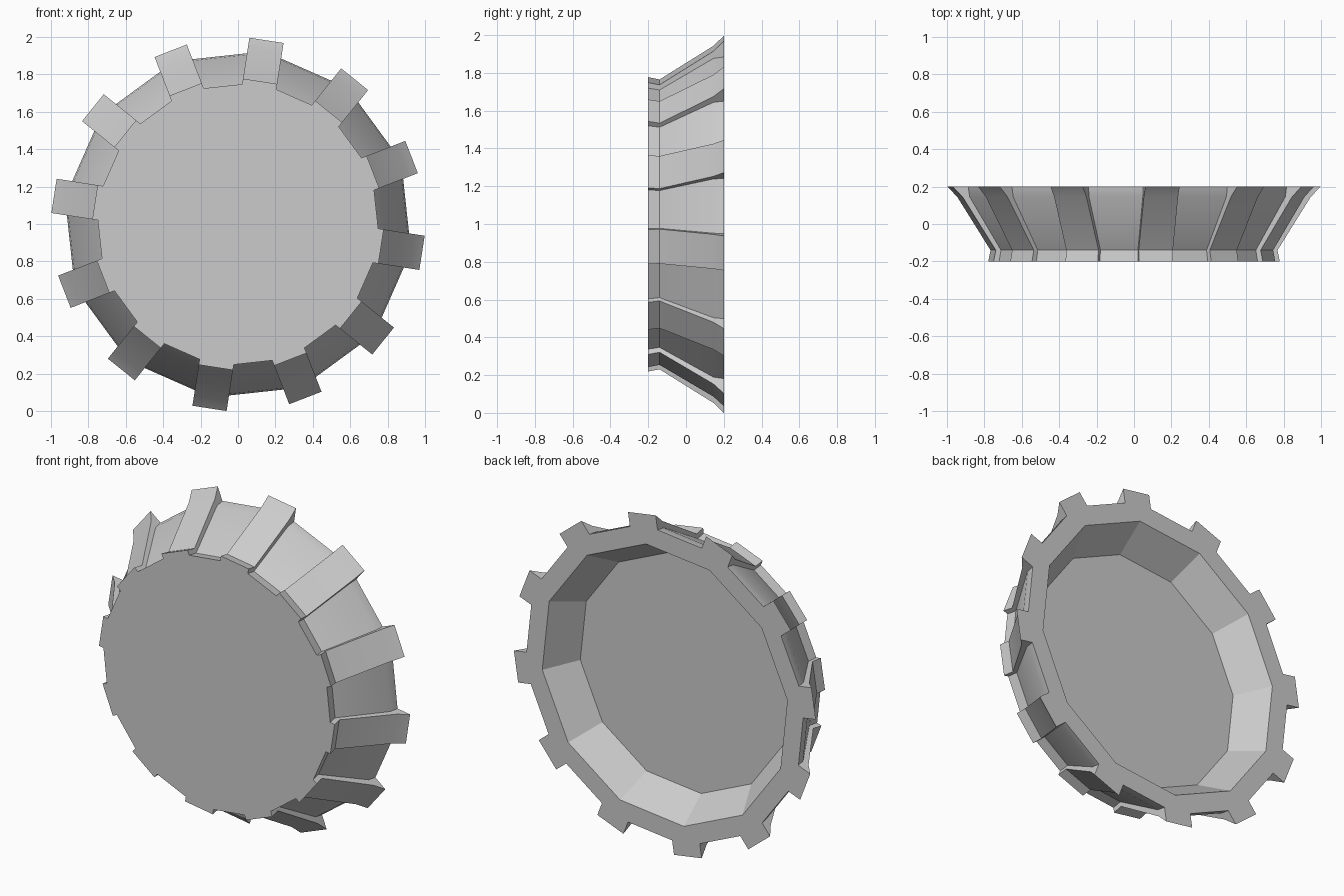
import bpy, bmesh, math

if "Cube" in bpy.data.objects:
    bpy.data.objects.remove(bpy.data.objects["Cube"])

TEETH = 12
PHASE = math.radians(81.2)      # angle of the first tooth
HALF_W = 0.0925                 # half width of a tooth
CENTRE_Z = 0.998
# y position, valley radius, tooth radius
OUTER = [(-0.20, 0.750, 0.774), (-0.14, 0.740, 0.762),
         (0.145, 0.908, 0.942), (0.20, 0.916, 0.9955)]
# y position, radius of the 12-sided recess
RECESS = [(0.20, 0.82), (0.01, 0.70)]

bm = bmesh.new()


def polar(u, v, ang, y):
    """Point at distance u along a spoke and v across it."""
    c, s = math.cos(ang), math.sin(ang)
    return bm.verts.new((u * c - v * s, y, CENTRE_Z + u * s + v * c))


def spokes():
    return [PHASE + 2 * math.pi * i / TEETH for i in range(TEETH)]


def toothed_ring(y, valley, tip):
    root = math.sqrt(valley ** 2 - HALF_W ** 2)
    shape = [(root, -HALF_W), (tip, -HALF_W), (tip, HALF_W), (root, HALF_W)]
    return [polar(u, v, a, y) for a in spokes() for u, v in shape]


def bridge(a, b):
    n = len(a)
    for i in range(n):
        j = (i + 1) % n
        bm.faces.new((a[i], a[j], b[j], b[i]))


# toothed flared wall
rings = [toothed_ring(*p) for p in OUTER]
for a, b in zip(rings, rings[1:]):
    bridge(a, b)
bm.faces.new(rings[0])          # closed front

# recess in the back
rim, floor = [[polar(r, 0, a, y) for a in spokes()] for y, r in RECESS]
bridge(rim, floor)
bm.faces.new(floor)

# flat back rim, joining each tooth to the recess edge
back = rings[-1]
for i in range(TEETH):
    j = (i + 1) % TEETH
    t = back[4 * i:4 * i + 4]
    bm.faces.new(t)
    bm.faces.new((t[0], t[3], rim[i]))
    bm.faces.new((t[3], back[4 * j], rim[j], rim[i]))

bmesh.ops.recalc_face_normals(bm, faces=bm.faces)
mesh = bpy.data.meshes.new("toothed_dish")
bm.to_mesh(mesh)
bm.free()
dish = bpy.data.objects.new("toothed_dish", mesh)
bpy.context.collection.objects.link(dish)

# smooth only the gentle bends
bpy.context.view_layer.objects.active = dish
dish.select_set(True)
bpy.ops.object.shade_smooth_by_angle(angle=math.radians(25))
